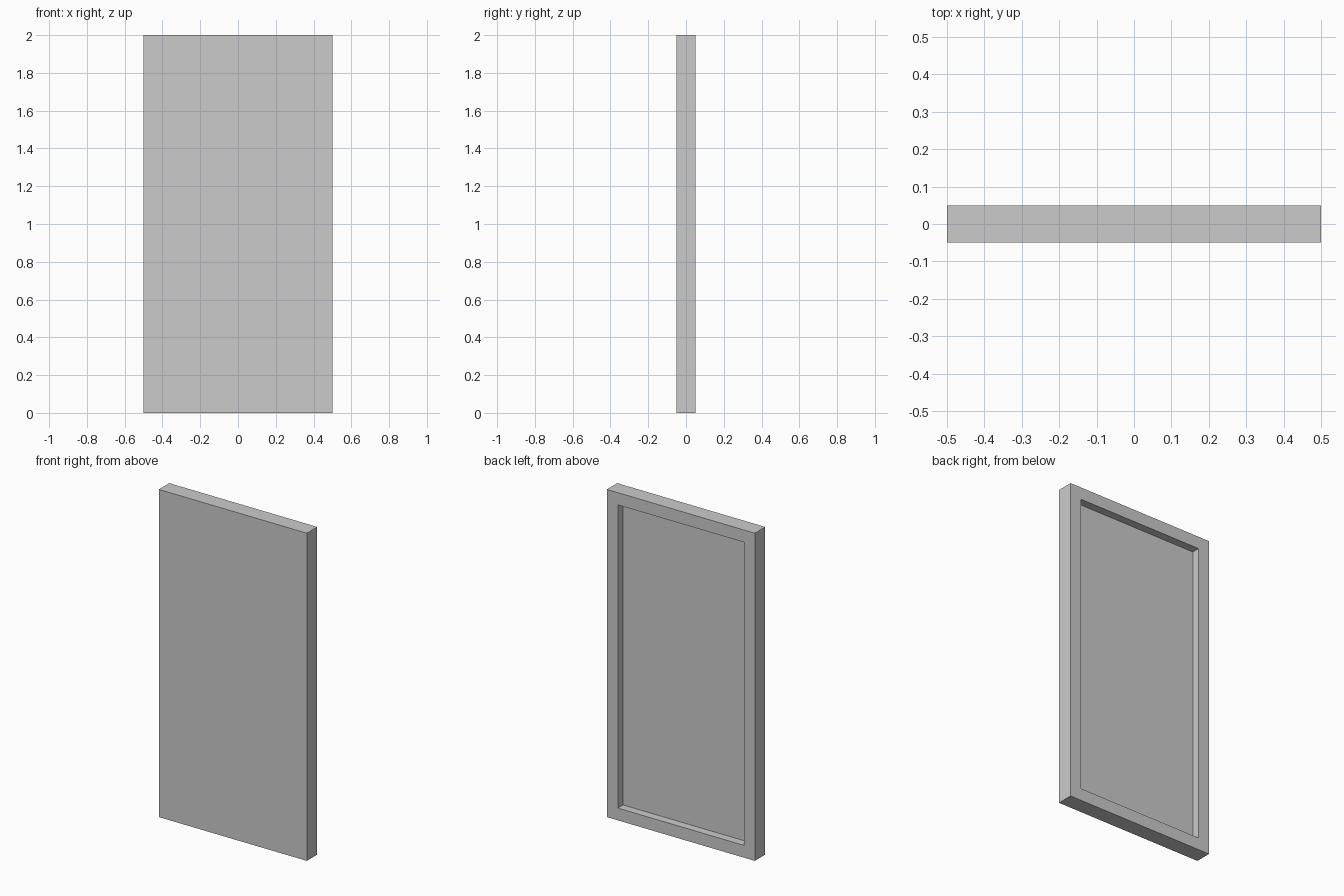
import bpy, bmesh
from mathutils import Vector, Matrix

if "Cube" in bpy.data.objects:
    bpy.data.objects.remove(bpy.data.objects["Cube"])

WIDTH, DEPTH, HEIGHT = 1.0, 0.1, 2.0
BORDER, RECESS = 0.075, 0.05

bm = bmesh.new()

# Panel slab standing on the floor
bmesh.ops.create_cube(bm, size=1.0, matrix=Matrix.Translation((0, 0, HEIGHT / 2))
                      @ Matrix.Diagonal((WIDTH, DEPTH, HEIGHT, 1)))

# Raised rim on the back: inset the back face, then sink its centre
back = max(bm.faces, key=lambda f: f.calc_center_median().y)
bmesh.ops.inset_region(bm, faces=[back], thickness=BORDER, use_even_offset=True)
geom = bmesh.ops.extrude_face_region(bm, geom=[back])["geom"]
verts = [v for v in geom if isinstance(v, bmesh.types.BMVert)]
bmesh.ops.translate(bm, verts=verts, vec=Vector((0, -RECESS, 0)))
if back.is_valid:
    bmesh.ops.delete(bm, geom=[back], context='FACES_ONLY')
bmesh.ops.recalc_face_normals(bm, faces=bm.faces[:])

mesh = bpy.data.meshes.new("framed_panel")
bm.to_mesh(mesh)
bm.free()
panel = bpy.data.objects.new("framed_panel", mesh)
bpy.context.collection.objects.link(panel)
